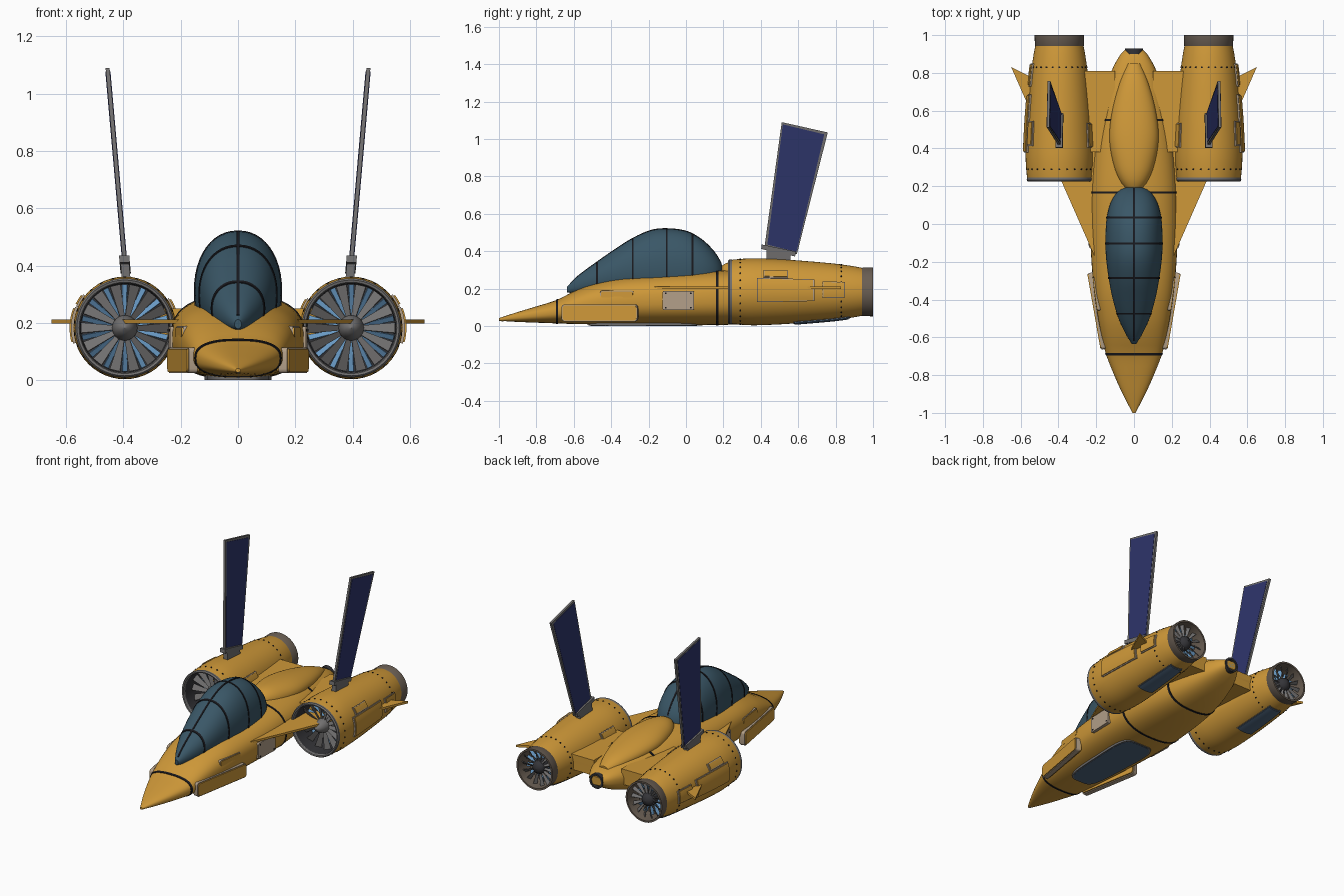
import bpy, bmesh, math
from math import sin, cos, pi, radians

if "Cube" in bpy.data.objects:
    bpy.data.objects.remove(bpy.data.objects["Cube"])

def mat(name, r, g, b):
    m = bpy.data.materials.new(name)
    m.diffuse_color = (r, g, b, 1)
    m.use_nodes = True
    m.node_tree.nodes["Principled BSDF"].inputs["Base Color"].default_value = m.diffuse_color
    return m

GOLD = mat("gold_paint", .62, .315, .04)
TEAL = mat("canopy_teal", .042, .095, .135)
NAVY = mat("fin_navy", .028, .036, .15)
GREY = mat("metal_grey", .17, .165, .165)
BEIGE = mat("trim_beige", .45, .35, .25)
BROWN = mat("exhaust_brown", .14, .11, .085)
BLACK = mat("seam_black", .01, .01, .013)
DARK = mat("duct_dark", .035, .035, .04)
BLUE = mat("panel_blue", .075, .13, .21)
SKY = mat("vane_blue", .14, .32, .55)
CX, CZ = .395, .183          # nacelle axis

def finish(name, bm, m, mirror=False):
    bmesh.ops.recalc_face_normals(bm, faces=bm.faces[:])
    me = bpy.data.meshes.new(name)
    bm.to_mesh(me)
    bm.free()
    me.materials.append(m)
    ob = bpy.data.objects.new(name, me)
    bpy.context.collection.objects.link(ob)
    bpy.ops.object.select_all(action='DESELECT')
    ob.select_set(True)
    bpy.context.view_layer.objects.active = ob
    bpy.ops.object.shade_smooth_by_angle(angle=radians(35))
    if mirror:
        ob.modifiers.new("mirror", 'MIRROR')
    return ob

def add_skin(bm, rings, caps=True):
    vs = [[bm.verts.new(p) for p in r] for r in rings]
    n = len(vs[0])
    for a, b in zip(vs, vs[1:]):
        for i in range(n):
            bm.faces.new((a[i], a[(i + 1) % n], b[(i + 1) % n], b[i]))
    if caps:
        bm.faces.new(vs[0])
        bm.faces.new(vs[-1])

def skin(name, rings, m, mirror=False, caps=True):
    bm = bmesh.new()
    add_skin(bm, rings, caps)
    return finish(name, bm, m, mirror)

def interp(table, y):
    """Smooth station lookup; the first column is y."""
    y = min(max(y, table[0][0]), table[-1][0])
    i = 0
    while i < len(table) - 2 and y > table[i + 1][0]:
        i += 1
    def slope(j, k):
        a, b = table[max(j - 1, 0)], table[min(j + 1, len(table) - 1)]
        return (b[k] - a[k]) / (b[0] - a[0])
    p, q = table[i], table[i + 1]
    h = q[0] - p[0]
    t = (y - p[0]) / h
    return [(2*t**3 - 3*t*t + 1) * p[k] + (t**3 - 2*t*t + t) * h * slope(i, k)
            + (3*t*t - 2*t**3) * q[k] + (t**3 - t*t) * h * slope(i + 1, k) for k in range(1, len(p))]

def section(table, y, e, off=0, n=48):
    w, z0, z1 = interp(table, y)
    w, h, c = w + off, (z1 - z0) / 2 + off, (z0 + z1) / 2
    f = lambda v: math.copysign(abs(v) ** (2 / e), v)
    return [(w * f(cos(2*pi*i/n)), y, max(0, c + h * f(sin(2*pi*i/n)))) for i in range(n)]

def loft(name, table, y0, y1, n, m, e=2.0, off=0):
    return skin(name, [section(table, y0 + (y1 - y0) * i / n, e, off) for i in range(n + 1)], m)

def lathe(name, prof, m, cx=CX, cz=CZ, n=48, mirror=True):
    return skin(name, [[(cx + r*cos(2*pi*i/n), y, cz + r*sin(2*pi*i/n)) for i in range(n)]
                       for r, y in prof], m, mirror, caps=False)

# fuselage with seam bands
BODY = [(-1, .008, .028, .042), (-.9, .06, .022, .075), (-.8, .105, .018, .105), (-.69, .148, .014, .14),
        (-.6, .17, .011, .185), (-.5, .19, .009, .225), (-.35, .212, .007, .262), (-.15, .228, .005, .28),
        (.05, .234, .004, .292), (.2, .23, .006, .298), (.4, .213, .015, .295), (.55, .19, .03, .285),
        (.7, .155, .06, .27), (.82, .115, .1, .25), (.9, .07, .14, .227), (.925, .045, .16, .212)]
loft("fuselage", BODY, -1, .925, 70, GOLD, 2.5)
for i, y in enumerate((-.69, .167, .55)):
    loft(f"fuselage_band_{i}", BODY, y - .006, y + .006, 2, BLACK, 2.5, .003)

# spine hump behind the cockpit
HUMP = [(.17, .03, .24, .31), (.22, .07, .22, .338), (.3, .105, .2, .35), (.45, .13, .2, .345),
        (.6, .115, .2, .325), (.75, .075, .2, .293), (.85, .035, .2, .255)]
loft("spine_hump", HUMP, .17, .85, 30, GOLD, 2.1)

# canopy with hoops and centre rib
CAN = [(-.635, .012, .18, .212), (-.58, .045, .17, .265), (-.5, .082, .16, .325), (-.4, .112, .15, .395),
       (-.3, .132, .13, .46), (-.2, .146, .11, .507), (-.12, .151, .1, .52), (0, .148, .1, .507),
       (.08, .135, .12, .465), (.14, .11, .16, .41), (.18, .075, .2, .355), (.2, .03, .25, .31)]
loft("canopy", CAN, -.635, .2, 44, TEAL, 2.15)
for i, y in enumerate((-.475, -.285, -.103, .035)):
    loft(f"canopy_hoop_{i}", CAN, y - .005, y + .005, 2, BLACK, 2.15, .003)
rib = []
for i in range(41):
    y = -.62 + .81 * i / 40
    z = interp(CAN, y)[2]
    rib.append([(-.005, y, z - .02), (.005, y, z - .02), (.005, y, z + .003), (-.005, y, z + .003)])
skin("canopy_rib", rib, BLACK)

# tail nozzle and nose probe
lathe("tail_nozzle", [(.046, .9), (.048, .93), (.036, .93), (.032, .915), (.0005, .915)], DARK, 0, .186, 32, False)
lathe("tail_nozzle_core", [(.02, .912), (.018, .925), (.0005, .925)], SKY, 0, .186, 24, False)
lathe("nose_probe", [(.012, -.975), (.008, -.995), (.0005, -1)], BEIGE, 0, .035, 16, False)

# delta wing passing through the nacelles, and thick inner root
def prism(name, pts, z0, z1, m):
    return skin(name, [[(x, y, z) for x, y in pts] for z in (z0, z1)], m, True)
prism("delta_wing", [(.2, -.19), (.225, -.135), (.65, .83), (.54, .775), (.3, .81), (.1, .81), (.1, -.15)],
      .198, .212, GOLD)
prism("wing_root", [(.1, .38), (.27, .38), (.28, .81), (.1, .81)], .15, .25, GOLD)

# rounded side plates on the fuselage: p and q are (x, y) ends of the outer face
def plate(name, p, q, z0, z1, th, r, m, grow=0):
    L = math.hypot(q[0] - p[0], q[1] - p[1])
    ux, uy = (q[0] - p[0]) / L, (q[1] - p[1]) / L
    outline = []
    for k, (u, v) in enumerate(((L + grow - r, z1 + grow - r), (r - grow, z1 + grow - r),
                                (r - grow, z0 - grow + r), (L + grow - r, z0 - grow + r))):
        for j in range(5):
            a = pi / 2 * (k + j / 4)
            outline.append((u + r * cos(a), v + r * sin(a)))
    ring = lambda d: [(p[0] + ux*u + uy*d, p[1] + uy*u - ux*d, v) for u, v in outline]
    return skin(name, [ring(-th), ring(0)], m, True)
plate("lower_side_panel", (.178, -.66), (.247, -.265), .03, .11, .045, .015, GOLD)
plate("lower_side_panel_rim", (.172, -.66), (.241, -.265), .03, .11, .03, .015, BEIGE, .005)
plate("upper_side_panel", (.197, -.455), (.219, -.285), .152, .185, .03, .01, GOLD)
plate("upper_side_panel_rim", (.192, -.455), (.214, -.285), .152, .185, .03, .01, BEIGE, .004)
plate("access_plate", (.237, -.125), (.243, .042), .085, .188, .03, .008, BEIGE)

# blue belly window: wide rounded plate
def belly(name, hw, y0, y1, z0, z1, m, n=48):
    f = lambda v: math.copysign(abs(v) ** .45, v)
    ring = lambda z: [(hw * f(cos(2*pi*i/n)) * (1 + .12 * f(sin(2*pi*i/n))),
                       (y0 + y1)/2 + (y1 - y0)/2 * f(sin(2*pi*i/n)), z) for i in range(n)]
    skin(name, [ring(z0), ring(z1)], m)
belly("belly_window_frame", .112, -.52, .07, .002, .03, GREY)
belly("belly_window", .104, -.51, .06, .0005, .03, BLUE)

# nacelle shells
NAC = [(.23, .169), (.27, .174), (.36, .179), (.5, .174), (.62, .166), (.8, .15), (.9, .136), (.95, .126)]
lathe("nacelle_shell", [(interp(NAC, .23 + .72*i/30)[0], .23 + .72*i/30) for i in range(31)], GOLD)
lathe("intake_lip", [(.172, .245), (.173, .232), (.167, .224), (.159, .226), (.155, .24)], GREY)
lathe("intake_duct", [(.156, .235), (.153, .41), (.0005, .41)], DARK)
lathe("intake_hub", [(.0005, .24), (.018, .25), (.034, .275), (.044, .31), (.046, .39)], GREY, n=24)
lathe("exhaust_ring", [(.124, .935), (.13, .945), (.131, 1), (.12, 1), (.112, .9), (.0005, .9)], BROWN)
lathe("exhaust_hub", [(.045, .9), (.045, .95), (.035, .972), (.018, .983), (.0005, .986)], DARK, n=24)

# fan blades: twisted thin plates around the nacelle axis
def fan(name, y, count, r0, r1, w0, w1, pitch, m, phase=0):
    bm = bmesh.new()
    for k in range(count):
        a = 2 * pi * (k + phase) / count
        rings = []
        for r, w in ((r0, w0), (r1, w1)):
            ring = []
            for s, d in ((-1, -.002), (1, -.002), (1, .002), (-1, .002)):
                t = s * w * cos(pitch) / 2 - d * sin(pitch)
                yy = y + s * w * sin(pitch) / 2 + d * cos(pitch)
                ring.append((CX + r*cos(a) - t*sin(a), yy, CZ + r*sin(a) + t*cos(a)))
            rings.append(ring)
        add_skin(bm, rings)
    finish(name, bm, m, True)
fan("intake_fan_blades", .315, 14, .038, .152, .018, .042, radians(30), GREY)
fan("intake_stator_vanes", .375, 14, .04, .152, .012, .022, radians(-35), SKY, .5)
fan("exhaust_blades", .955, 14, .038, .118, .012, .026, radians(40), GREY)
fan("exhaust_vanes", .915, 14, .038, .113, .012, .024, radians(-35), SKY, .5)

# bolt rings on nacelles
bm = bmesh.new()
for y in (.29, .83):
    r = interp(NAC, y)[0]
    for k in range(26):
        a = 2 * pi * (k + .5) / 26
        add_skin(bm, [[(CX + q*cos(a) - .005*cos(b*pi/3)*sin(a), y + .005*sin(b*pi/3),
                        CZ + q*sin(a) + .005*cos(b*pi/3)*cos(a)) for b in range(6)] for q in (r - .005, r + .003)])
finish("nacelle_bolts", bm, BLACK, True)

# raised patches that follow the nacelle surface
def patch(name, a0, a1, y0, y1, off, m, rim=None):
    if rim:
        patch(name + "_rim", a0 - 2, a1 + 2, y0 - .006, y1 + .006, off - .005, rim)
    rings = []
    for j in range(9):
        y = y0 + (y1 - y0) * j / 8
        r = interp(NAC, y)[0]
        arc = [radians(a0 + (a1 - a0) * i / 8) for i in range(9)]
        rings.append([(CX + (r + off)*cos(a), y, CZ + (r + off)*sin(a)) for a in arc]
                     + [(CX + (r - .01)*cos(a), y, CZ + (r - .01)*sin(a)) for a in reversed(arc)])
    skin(name, rings, m, True)
patch("nacelle_side_panel", -15, 21, .385, .68, .014, GOLD, BEIGE)
patch("nacelle_upper_panel", 26, 37, .42, .54, .013, GOLD, BEIGE)
patch("nacelle_rear_panel", -10, 18, .735, .845, .013, GOLD, BEIGE)
patch("nacelle_inner_panel", 148, 164, .41, .53, .012, GOLD, BEIGE)
patch("nacelle_belly_window", -108, -72, .58, .87, .007, BLUE, GREY)

# tall tail fins: leaning slabs given by (y, z) corners
def slab(name, pts, th, m):
    x = lambda z: .395 + (z - .41) * .06 / .68
    skin(name, [[(x(z) + s, y, z) for y, z in pts] for s in (-th / 2, th / 2)], m, True)
FIN = [(.42, .425), (.593, .385), (.758, 1.035), (.512, 1.09)]
cy, cz = sum(p[0] for p in FIN) / 4, sum(p[1] for p in FIN) / 4
slab("fin_frame", FIN, .014, GREY)
slab("fin_panel", [(cy + (y - cy) * .9, cz + (z - cz) * .966) for y, z in FIN], .018, NAVY)
slab("fin_foot", [(.402, .412), (.583, .372), (.588, .398), (.405, .436)], .036, GREY)
slab("fin_mount", [(.43, .34), (.56, .34), (.56, .39), (.43, .415)], .03, GREY)

# bolts on the access plate
bm = bmesh.new()
for y in (-.108, .026):
    for z in (.098, .175):
        x = .237 + (y + .125) * .036
        add_skin(bm, [[(q, y + .005*cos(b*pi/3), z + .005*sin(b*pi/3)) for b in range(6)] for q in (x - .01, x + .003)])
finish("access_plate_bolts", bm, BLACK, True)
